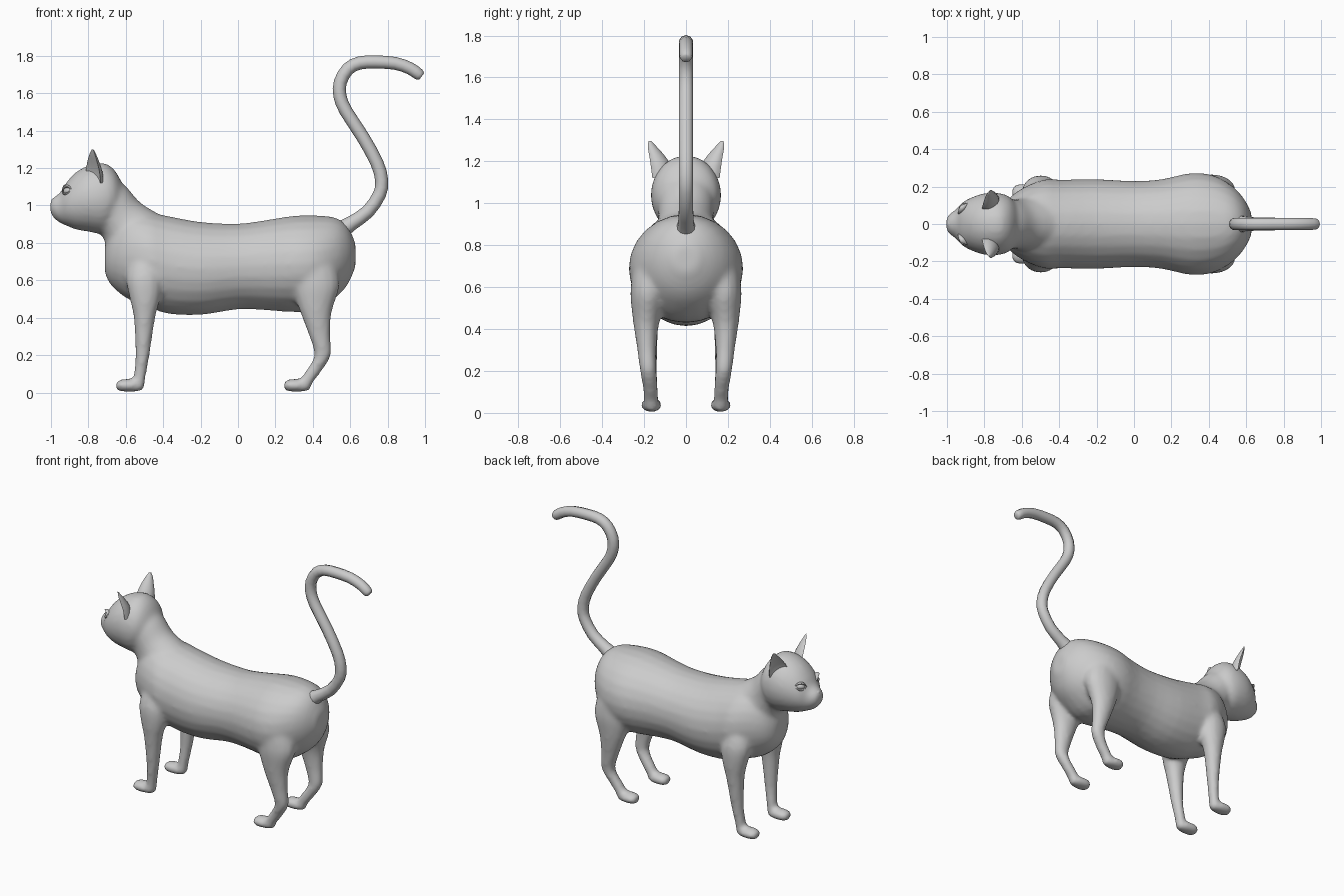
import bpy, bmesh, math
from mathutils import Vector

if "Cube" in bpy.data.objects:
    bpy.data.objects.remove(bpy.data.objects["Cube"])

grey = bpy.data.materials.new("light_grey")
grey.diffuse_color = (0.6, 0.6, 0.6, 1)
grey.use_nodes = True
grey.node_tree.nodes["Principled BSDF"].inputs["Base Color"].default_value = grey.diffuse_color


def spline(rows, steps):
    """Smoothly interpolate rows of numbers, Catmull-Rom style."""
    out = []
    for i in range(len(rows) - 1):
        a, b = rows[max(i - 1, 0)], rows[i]
        c, d = rows[i + 1], rows[min(i + 2, len(rows) - 1)]
        for s in range(steps):
            t = s / steps
            out.append([q + 0.5 * t * (r - p + t * (2*p - 5*q + 4*r - w + t * (3*(q - r) + w - p)))
                        for p, q, r, w in zip(a, b, c, d)])
    return out + [list(rows[-1])]


def loft(bm, rings):
    """Skin a list of equal-length point rings and cap both ends."""
    vs = [[bm.verts.new(p) for p in r] for r in rings]
    n = len(vs[0])
    faces = [bm.faces.new(vs[0][::-1]), bm.faces.new(vs[-1])]
    for a, b in zip(vs, vs[1:]):
        for i in range(n):
            j = (i + 1) % n
            faces.append(bm.faces.new((a[i], a[j], b[j], b[i])))
    bmesh.ops.recalc_face_normals(bm, faces=faces)


def ellipse(c, u, v, n):
    c, u, v = Vector(c), Vector(u), Vector(v)
    return [c + u * math.cos(k * math.tau / n) + v * math.sin(k * math.tau / n) for k in range(n)]


def finish(name, bm, angle=60):
    me = bpy.data.meshes.new(name)
    bm.to_mesh(me)
    bm.free()
    me.materials.append(grey)
    ob = bpy.data.objects.new(name, me)
    bpy.context.collection.objects.link(ob)
    bpy.ops.object.select_all(action='DESELECT')
    ob.select_set(True)
    bpy.context.view_layer.objects.active = ob
    bpy.ops.object.shade_smooth_by_angle(angle=math.radians(angle))
    return ob


def along_x(bm, rows, y=0):
    """Rows: x, top z, bottom z, half width."""
    loft(bm, [ellipse((x, y, (t + b) / 2), (0, w, 0), (0, 0, (t - b) / 2), 24)
              for x, t, b, w in spline(rows, 3)])


def along_z(bm, rows, side):
    """Rows: z, centre x, half length, centre y, half width."""
    loft(bm, [ellipse((x, side * y, z), (hx, 0, 0), (0, hy, 0), 16)
              for z, x, hx, y, hy in spline(rows, 3)])


bm = bmesh.new()

# torso
along_x(bm, [(-.712, .78, .64, .06), (-.69, .85, .59, .11), (-.65, .92, .545, .155),
             (-.58, .97, .495, .20), (-.48, .965, .46, .238), (-.38, .945, .422, .237),
             (-.2, .912, .415, .24), (0, .903, .445, .23), (.15, .922, .44, .24),
             (.3, .945, .43, .272), (.42, .947, .44, .262), (.52, .935, .505, .208),
             (.585, .89, .575, .14), (.628, .80, .67, .06)])

# neck: centre x, centre z, half depth, half width
neck = [(-.48, .76, .20, .17), (-.56, .85, .165, .15), (-.625, .925, .137, .132),
        (-.68, 1.0, .13, .135), (-.72, 1.05, .12, .13)]
loft(bm, [ellipse((x, 0, z), (.72 * d, 0, .69 * d), (0, w, 0), 24) for x, z, d, w in spline(neck, 3)])

# head and muzzle
along_x(bm, [(-1.004, 1.025, .965, .03), (-.985, 1.045, .932, .056), (-.95, 1.07, .905, .08),
             (-.92, 1.12, .893, .114), (-.87, 1.175, .872, .142), (-.80, 1.215, .86, .165),
             (-.72, 1.228, .85, .166), (-.66, 1.19, .90, .142), (-.615, 1.11, .98, .08)])

for s in (1, -1):
    # front leg and paw
    along_z(bm, [(.74, -.50, .07, .14, .07), (.62, -.50, .10, .172, .085), (.5, -.497, .082, .187, .07),
                 (.4, -.50, .058, .188, .056), (.2, -.51, .038, .178, .04), (.09, -.525, .033, .168, .036),
                 (.02, -.53, .028, .165, .034)], s)
    along_x(bm, [(-.655, .052, .018, .026), (-.63, .07, .006, .046), (-.59, .072, .004, .05),
                 (-.54, .07, .004, .042), (-.506, .05, .015, .026)], s * .165)
    # hind leg and paw
    along_z(bm, [(.72, .40, .12, .16, .09), (.58, .415, .13, .178, .088), (.47, .415, .098, .187, .07),
                 (.4, .42, .077, .19, .058), (.3, .437, .057, .187, .046), (.2, .453, .045, .18, .04),
                 (.12, .408, .043, .17, .037), (.06, .365, .04, .166, .037), (.02, .35, .035, .165, .035)], s)
    along_x(bm, [(.245, .052, .018, .026), (.265, .07, .006, .046), (.305, .072, .004, .05),
                 (.35, .07, .004, .042), (.39, .05, .015, .026)], s * .165)

# merge the overlapping volumes into one smooth skin
body = finish("body", bm)
remesh = body.modifiers.new("merge", 'REMESH')
remesh.mode = 'VOXEL'
remesh.voxel_size = .014
remesh.use_smooth_shade = True
soften = body.modifiers.new("soften", 'SMOOTH')
soften.factor, soften.iterations = .5, 8

# tail: x, z, radius
tail = [(.50, .83, .06), (.55, .868, .05), (.61, .907, .039), (.695, .968, .036), (.757, 1.06, .035),
        (.768, 1.135, .035), (.742, 1.23, .035), (.665, 1.37, .035), (.577, 1.505, .035),
        (.545, 1.585, .035), (.547, 1.66, .035), (.588, 1.73, .035), (.65, 1.762, .035),
        (.735, 1.767, .035), (.84, 1.76, .034), (.92, 1.733, .033), (.968, 1.70, .031), (.982, 1.69, .02)]
path = spline(tail, 2)
rings = []
for i, (x, z, r) in enumerate(path):
    a, b = path[max(i - 1, 0)], path[min(i + 1, len(path) - 1)]
    d = Vector((b[0] - a[0], 0, b[1] - a[1])).normalized()
    rings.append(ellipse((x, 0, z), (-d.z * r, 0, d.x * r), (0, r, 0), 10))
bm = bmesh.new()
loft(bm, rings)
finish("tail", bm)

# cupped ears: crescent sections tapering to a tip, open to the front and side
ear = [(-.765, .105, 1.12, 1), (-.768, .117, 1.18, .92), (-.773, .138, 1.23, .68),
       (-.776, .160, 1.27, .40), (-.777, .172, 1.298, .12)]
for s, side in ((1, "left"), (-1, "right")):
    bm = bmesh.new()
    rings = []
    for x, y, z, k in spline(ear, 2):
        ring = []
        for depth, order in ((.052, range(9)), (.012, range(7, 0, -1))):
            for i in order:
                t = math.pi * i / 8
                across, back = .062 * math.cos(t) * k, (depth * math.sin(t) - .012) * k
                # the opening looks forward and outward
                ring.append(Vector((x + .77 * back + .64 * across, s * (y - .64 * back + .77 * across), z)))
        rings.append(ring)
    loft(bm, rings)
    finish("ear_" + side, bm, 50)

    # eyeball, upper lid and lower lid
    centre = Vector((-.912, s * .082, 1.078))
    out = Vector((-.72, s * .66, .2)).normalized()
    wide = Vector((.66, s * .72, .12)).normalized()
    up = out.cross(wide).normalized()
    up = up if up.z > 0 else -up
    bm = bmesh.new()
    bmesh.ops.create_uvsphere(bm, u_segments=16, v_segments=10, radius=.024)
    for v in bm.verts:
        v.co = centre + wide * v.co.x * 1.2 + out * v.co.y * .7 + up * v.co.z * .75
    bmesh.ops.recalc_face_normals(bm, faces=bm.faces[:])
    finish("eye_" + side, bm)
    for name, lift, thick in (("upper_lid_", .024, .008), ("lower_lid_", -.02, .005)):
        bm = bmesh.new()
        rings = []
        for i in range(9):
            t = -1 + i / 4
            c = centre + wide * (.04 * t) + up * (lift * (1 - t * t)) + out * (.012 - .012 * t * t)
            r = thick * (1.1 - t * t)
            rings.append(ellipse(c, out * r * 1.6, up * r, 8))
        loft(bm, rings)
        finish(name + side, bm)

# nose
bm = bmesh.new()
bmesh.ops.create_uvsphere(bm, u_segments=12, v_segments=8, radius=.02)
for v in bm.verts:
    v.co = Vector((v.co.x * .7 - .984, v.co.y * 1.2, v.co.z * .8 + 1.024))
finish("nose", bm)
